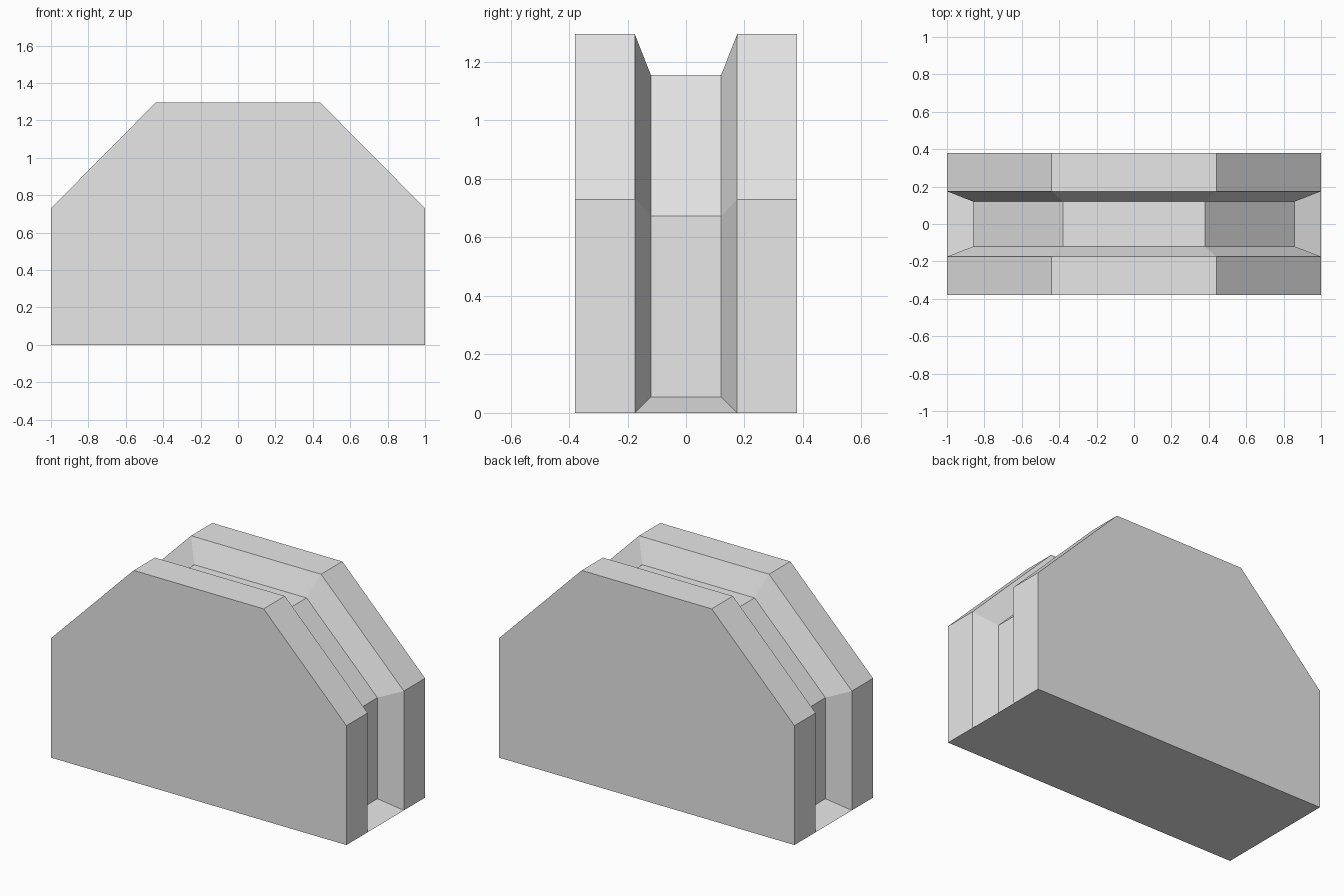
import bpy, bmesh

if "Cube" in bpy.data.objects:
    bpy.data.objects.remove(bpy.data.objects["Cube"])

grey = bpy.data.materials.new("plain grey")
grey.diffuse_color = (0.8, 0.8, 0.8, 1)
grey.use_nodes = True
grey.node_tree.nodes["Principled BSDF"].inputs["Base Color"].default_value = grey.diffuse_color


def half_profile(half_width, bottom, shoulder, top_half, top):
    """Closed outline, listed from bottom right over the top to bottom left."""
    right = [(half_width, bottom), (half_width, shoulder), (top_half, top)]
    return right + [(-x, z) for x, z in reversed(right)]


outer = half_profile(1.0, 0.0, 0.73, 0.44, 1.295)
inner = half_profile(0.86, 0.055, 0.673, 0.38, 1.155)

# Cross-sections from front to back: thick plate, bevel, recessed groove, bevel, plate
sections = [(-0.38, outer), (-0.175, outer), (-0.12, inner),
            (0.12, inner), (0.175, outer), (0.38, outer)]

bm = bmesh.new()
rings = [[bm.verts.new((x, y, z)) for x, z in prof] for y, prof in sections]

# Skin over the sides, slopes and top
for a, b in zip(rings, rings[1:]):
    for i in range(5):
        bm.faces.new((a[i], a[i + 1], b[i + 1], b[i]))

# Front and back faces
bm.faces.new(rings[0])
bm.faces.new(rings[-1])

# Sloped sills at the foot of the groove, one at each end
for i in (0, 5):
    bm.faces.new([rings[k][i] for k in (1, 2, 3, 4)])

# Flat underside
bm.faces.new([rings[k][0] for k in (0, 1, 4, 5)] +
             [rings[k][5] for k in (5, 4, 1, 0)])

bmesh.ops.recalc_face_normals(bm, faces=bm.faces)
mesh = bpy.data.meshes.new("grooved_block")
bm.to_mesh(mesh)
bm.free()
mesh.materials.append(grey)
block = bpy.data.objects.new("grooved_block", mesh)
bpy.context.collection.objects.link(block)
